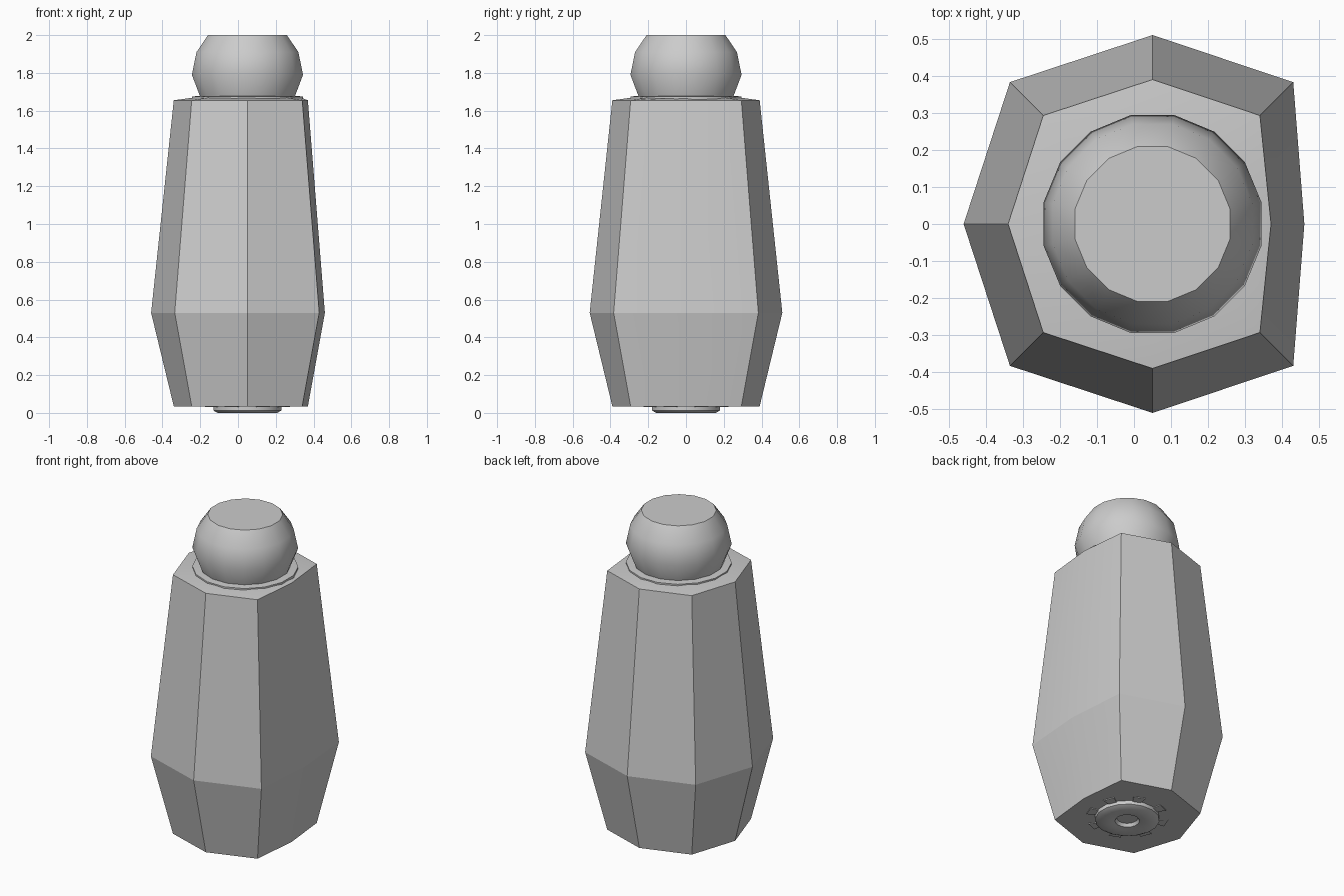
import bpy, bmesh, math

cube = bpy.data.objects.get("Cube")
if cube:
    bpy.data.objects.remove(cube, do_unlink=True)

AXIS_X = 0.05

grey = bpy.data.materials.new("light grey")
grey.use_nodes = True
colour = (0.6, 0.6, 0.6, 1)
grey.diffuse_color = colour
grey.node_tree.nodes["Principled BSDF"].inputs["Base Color"].default_value = colour


def finish(bm, name, angle=40):
    bmesh.ops.recalc_face_normals(bm, faces=bm.faces)
    mesh = bpy.data.meshes.new(name)
    bm.to_mesh(mesh)
    bm.free()
    mesh.materials.append(grey)
    obj = bpy.data.objects.new(name, mesh)
    bpy.context.collection.objects.link(obj)
    bpy.ops.object.select_all(action="DESELECT")
    obj.select_set(True)
    bpy.context.view_layer.objects.active = obj
    bpy.ops.object.shade_smooth_by_angle(angle=math.radians(angle))
    return obj


def loft(bm, rings):
    """Bridge successive closed loops of points and cap both ends."""
    loops = [[bm.verts.new(p) for p in ring] for ring in rings]
    for a, b in zip(loops, loops[1:]):
        n = len(a)
        for i in range(n):
            j = (i + 1) % n
            bm.faces.new((a[i], a[j], b[j], b[i]))
    bm.faces.new(loops[0])
    bm.faces.new(loops[-1])


def circle(r, z, n=16):
    turn = math.pi / n
    return [(AXIS_X + r * math.cos(2 * math.pi * i / n + turn),
             r * math.sin(2 * math.pi * i / n + turn), z) for i in range(n)]


def octagon(side, corner, cx, right, tip, z):
    """Eight-sided section whose +x side is squashed."""
    return [(right, 0, z), (cx, corner, z), (AXIS_X, tip, z), (-side[1], corner, z),
            (-side[0], 0, z), (-side[1], -corner, z), (AXIS_X, -tip, z), (cx, -corner, z)]


def lathe(name, profile, angle=40, n=16):
    bm = bmesh.new()
    loft(bm, [circle(r, z, n) for r, z in profile])
    return finish(bm, name, angle)


# Faceted body, widest low down
def narrow(z):
    return octagon((0.34, 0.245), 0.293, 0.34, 0.37, 0.39, z)


bm = bmesh.new()
loft(bm, [narrow(0.035), octagon((0.46, 0.335), 0.383, 0.43, 0.46, 0.51, 0.53), narrow(1.655)])
finish(bm, "body", 15)

# Sloping shoulder between body and collar
bm = bmesh.new()
loft(bm, [narrow(1.655), octagon((0.23, 0.15), 0.2, 0.25, 0.33, 0.28, 1.67)])
finish(bm, "shoulder", 30)

# Collar and cut-off ball on top
lathe("collar", [(0.3, 1.65), (0.3, 1.675), (0.24, 1.68)])
lathe("ball_knob", [(0.25, 1.66), (0.3, 1.79), (0.275, 1.91), (0.213, 2.0)])

# Ring under the base, with a sunken centre
lathe("base_ring", [(0.06, 0.025), (0.07, 0.006), (0.1, 0), (0.16, 0), (0.183, 0.012), (0.183, 0.04)], 50)

# Small tabs around the base ring
for i in range(8):
    a = math.radians(45 * i + 22.5)
    c, s = math.cos(a), math.sin(a)
    bm = bmesh.new()
    corners = [(0.18, -0.025), (0.23, -0.035), (0.23, 0.035), (0.18, 0.025)]
    loft(bm, [[(AXIS_X + r * c - t * s, r * s + t * c, z) for r, t in corners] for z in (0.03, 0.036)])
    finish(bm, f"base_tab_{i + 1}", 30)
